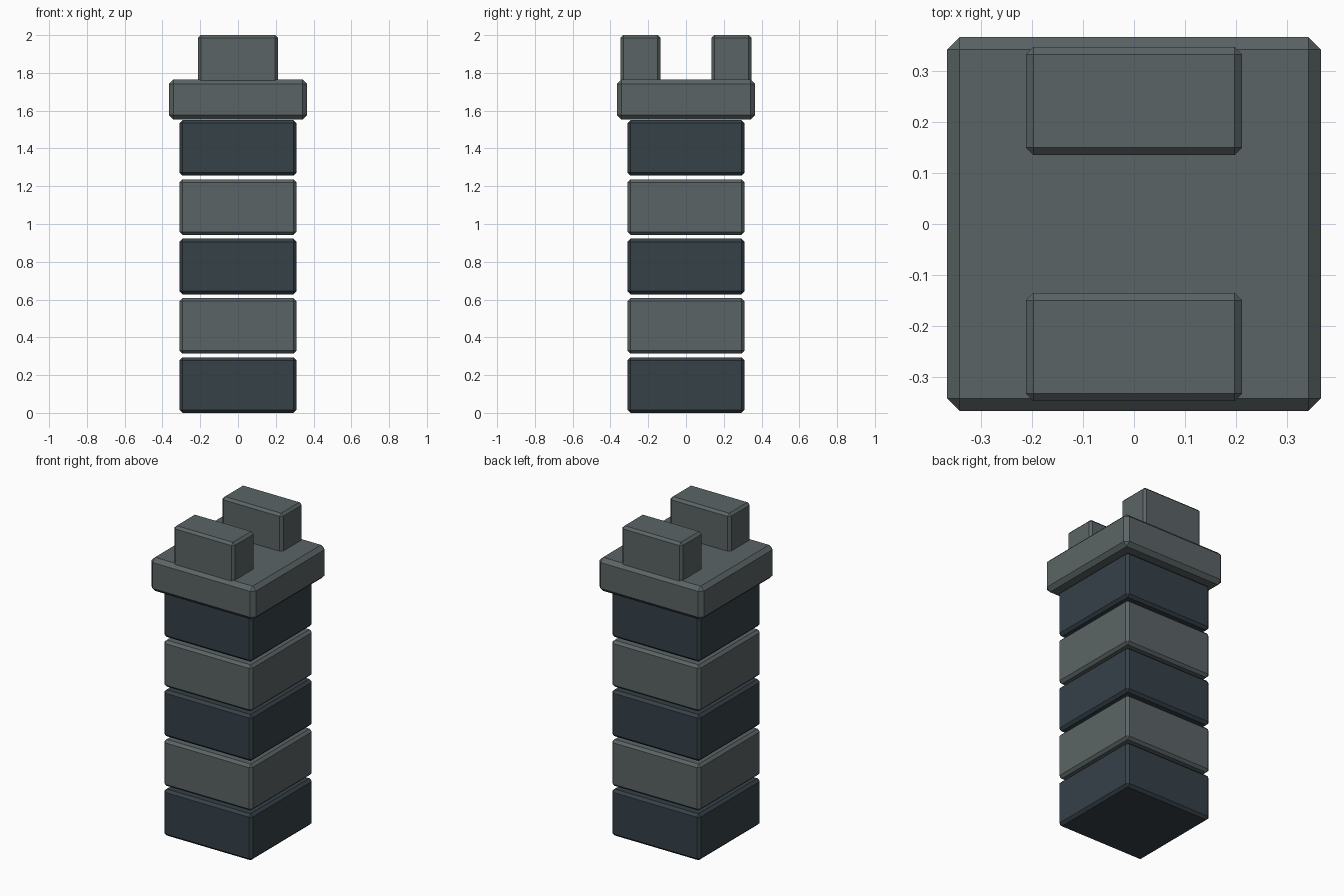
import bpy

if "Cube" in bpy.data.objects:
    bpy.data.objects.remove(bpy.data.objects["Cube"])


def material(name, rgb):
    m = bpy.data.materials.new(name)
    m.diffuse_color = (*rgb, 1.0)
    m.use_nodes = True
    m.node_tree.nodes["Principled BSDF"].inputs["Base Color"].default_value = m.diffuse_color
    return m


stone = material("grey stone", (0.105, 0.127, 0.130))
slate = material("dark slate", (0.036, 0.052, 0.064))


def block(name, center, size, chamfer, mat):
    """Chamfered box"""
    bpy.ops.mesh.primitive_cube_add(size=1, location=center)
    ob = bpy.context.object
    ob.name = name
    ob.scale = size
    bpy.ops.object.transform_apply(location=False, rotation=False, scale=True)
    bev = ob.modifiers.new("chamfer", 'BEVEL')
    bev.width = chamfer
    bev.segments = 1
    ob.data.materials.append(mat)
    return ob


# Stacked column blocks in alternating colours, with thin gaps
for i in range(5):
    block(f"column_block_{i + 1}", (0, 0, 0.147 + i * 0.314),
          (0.62, 0.62, 0.294), 0.016, stone if i % 2 else slate)

# Wide cap slab
block("cap_slab", (0, 0, 1.659), (0.732, 0.732, 0.212), 0.024, stone)

# Two battlements, sunk slightly into the cap
for name, side in (("front_battlement", -1), ("back_battlement", 1)):
    block(name, (0, side * 0.241, 1.87), (0.424, 0.212, 0.26), 0.015, stone)
